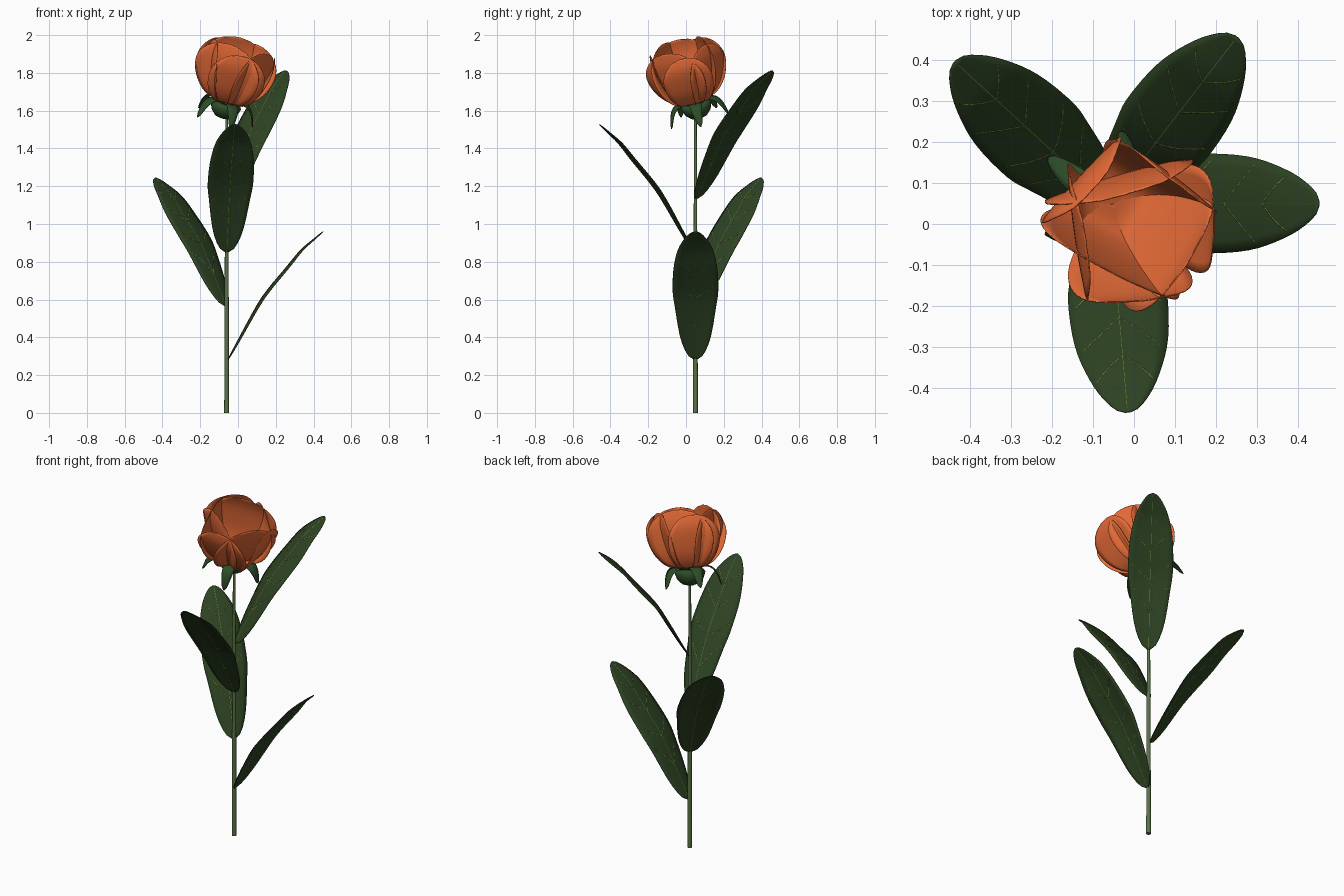
import bpy, bmesh, math
from mathutils import Vector, Matrix

if "Cube" in bpy.data.objects:
    bpy.data.objects.remove(bpy.data.objects["Cube"])

GOLDEN = math.radians(137.5)
STEM = Vector((-0.06, 0.05, 0))


def material(name, rgb):
    m = bpy.data.materials.new(name)
    m.diffuse_color = (*rgb, 1)
    m.use_nodes = True
    m.node_tree.nodes["Principled BSDF"].inputs["Base Color"].default_value = m.diffuse_color
    return m


LEAF = material("leaf green", (0.026, 0.055, 0.016))
SEPAL = material("sepal green", (0.027, 0.075, 0.022))
STALK = material("stem green", (0.10, 0.17, 0.06))
VEIN = material("vein yellow green", (0.17, 0.26, 0.06))
PETAL = material("petal orange", (0.78, 0.145, 0.038))


def along(pts, t):
    """Smooth curve through 2D points."""
    n = len(pts) - 1
    i = min(int(t * n), n - 1)
    f = t * n - i
    a, b, c, d = (Vector(pts[min(max(j, 0), n)]) for j in range(i - 1, i + 3))
    return 0.5 * (2 * b + (c - a) * f + (2 * a - 5 * b + 4 * c - d) * f * f
                  + (3 * b - a - 3 * c + d) * f ** 3)


def blade_surface(profile, width, angle, cup, frame):
    """Point function: t runs base to tip, u runs -1..1 across."""
    out = Vector((math.cos(angle), math.sin(angle), 0))
    side = Vector((-math.sin(angle), math.cos(angle), 0))

    def point(t, u):
        r, z = along(profile, t)
        w = width(t)
        return frame @ (out * (r - cup * u * u * w) + side * (u * w) + Vector((0, 0, z)))
    return point


def finish(name, bm, mat):
    me = bpy.data.meshes.new(name)
    bm.to_mesh(me)
    bm.free()
    me.materials.append(mat)
    for p in me.polygons:
        p.use_smooth = True
    ob = bpy.data.objects.new(name, me)
    bpy.context.collection.objects.link(ob)
    return ob


def blade(name, point, mat, thick, nt=20, nu=8):
    bm = bmesh.new()
    rows = [[bm.verts.new(point(i / nt, 2 * j / nu - 1)) for j in range(nu + 1)]
            for i in range(nt + 1)]
    for a, b in zip(rows, rows[1:]):
        for j in range(nu):
            bm.faces.new((a[j], a[j + 1], b[j + 1], b[j]))
    ob = finish(name, bm, mat)
    mod = ob.modifiers.new("thickness", 'SOLIDIFY')
    mod.thickness = thick
    mod.offset = 0
    return ob


def lathe(name, profile, mat, frame, sides=20):
    bm = bmesh.new()
    rings = [[bm.verts.new(frame @ Vector((r * math.cos(2 * math.pi * k / sides),
                                           r * math.sin(2 * math.pi * k / sides), z)))
              for k in range(sides)] for r, z in profile]
    for a, b in zip(rings, rings[1:]):
        for k in range(sides):
            n = (k + 1) % sides
            bm.faces.new((a[k], a[n], b[n], b[k]))
    bm.faces.new(rings[0][::-1])
    bm.faces.new(rings[-1])
    ob = finish(name, bm, mat)
    ob.data.polygons[-1].use_smooth = False
    ob.data.polygons[-2].use_smooth = False
    return ob


def tubes(name, lines, radius, mat):
    cu = bpy.data.curves.new(name, 'CURVE')
    cu.dimensions = '3D'
    cu.bevel_depth = radius
    cu.bevel_resolution = 0
    for pts in lines:
        sp = cu.splines.new('POLY')
        sp.points.add(len(pts) - 1)
        for q, p in zip(sp.points, pts):
            q.co = (*p, 1)
    cu.materials.append(mat)
    ob = bpy.data.objects.new(name, cu)
    bpy.context.collection.objects.link(ob)


# Stem
lathe("stem", [(0.013, 0), (0.0115, 0.5), (0.009, 1.1), (0.007, 1.62)], STALK,
      Matrix.Translation(STEM), 12)

# Leaves spiral up the stem by the golden angle
leaf_path = [(0.005, 0), (0.06, 0.105), (0.155, 0.28), (0.215, 0.37),
             (0.315, 0.49), (0.39, 0.58), (0.46, 0.64), (0.51, 0.68)]


def leaf_width(t):
    return 0.005 + 0.116 * max(0, math.sin(math.pi * t ** 0.87)) ** 0.8


for k in range(4):
    frame = Matrix.Translation(STEM + Vector((0, 0, 0.28 + 0.284 * k)))
    pt = blade_surface(leaf_path, leaf_width, GOLDEN * k, -0.15, frame)
    blade(f"leaf_{k + 1}", pt, LEAF, 0.003, 24, 8)
    # Midrib and paired side veins
    lines = [[pt(i / 24, 0) for i in range(24)]]
    for t0 in (0.2, 0.36, 0.52, 0.68):
        for s in (-1, 1):
            lines.append([pt(t0 + 0.1 * i / 6, s * 0.85 * i / 6) for i in range(7)])
    tubes(f"leaf_veins_{k + 1}", lines, 0.0023, VEIN)

# Bloom leans toward the front right
bloom = (Matrix.Translation(STEM + Vector((0, 0, 1.64)))
         @ Matrix.Rotation(math.radians(21), 4, Vector((1, 1, 0)).normalized()))

# Receptacle under the petals
lathe("receptacle", [(0.012, -0.085), (0.045, -0.075), (0.07, -0.05), (0.083, -0.015),
                     (0.075, 0.0), (0.05, 0.004)], SEPAL, bloom)

# Drooping sepals
sepal_path = [(0.04, 0.0), (0.08, 0.016), (0.12, 0.008), (0.148, -0.03), (0.165, -0.09)]
for k in range(5):
    pt = blade_surface(sepal_path,
                       lambda t: 0.002 + 0.045 * (1 - t) ** 0.7 * (0.6 + 0.9 * t),
                       math.radians(72 * k), 0.2, bloom)
    blade(f"sepal_{k + 1}", pt, SEPAL, 0.004, 12, 4)

# Petals: outer ones low and narrow, inner ones tall, wide and crossing them
petal_path = [(-0.01, 0.012), (0.085, 0.022), (0.14, 0.08), (0.175, 0.165),
              (0.192, 0.24), (0.185, 0.30)]
COUNT = 8
for k in range(COUNT):
    f = k / (COUNT - 1)
    path = [(r * (1 - 0.4 * f), z * (1 + 0.13 * f)) for r, z in petal_path]
    half = 0.11 + 0.065 * f

    def petal_width(t, half=half):
        return 0.022 + half * max(0, math.sin(math.pi * t ** 1.4)) ** 0.7

    pt = blade_surface(path, petal_width, GOLDEN * k, 0.04, bloom)
    blade(f"petal_{k + 1}", pt, PETAL, 0.003, 20, 10)
